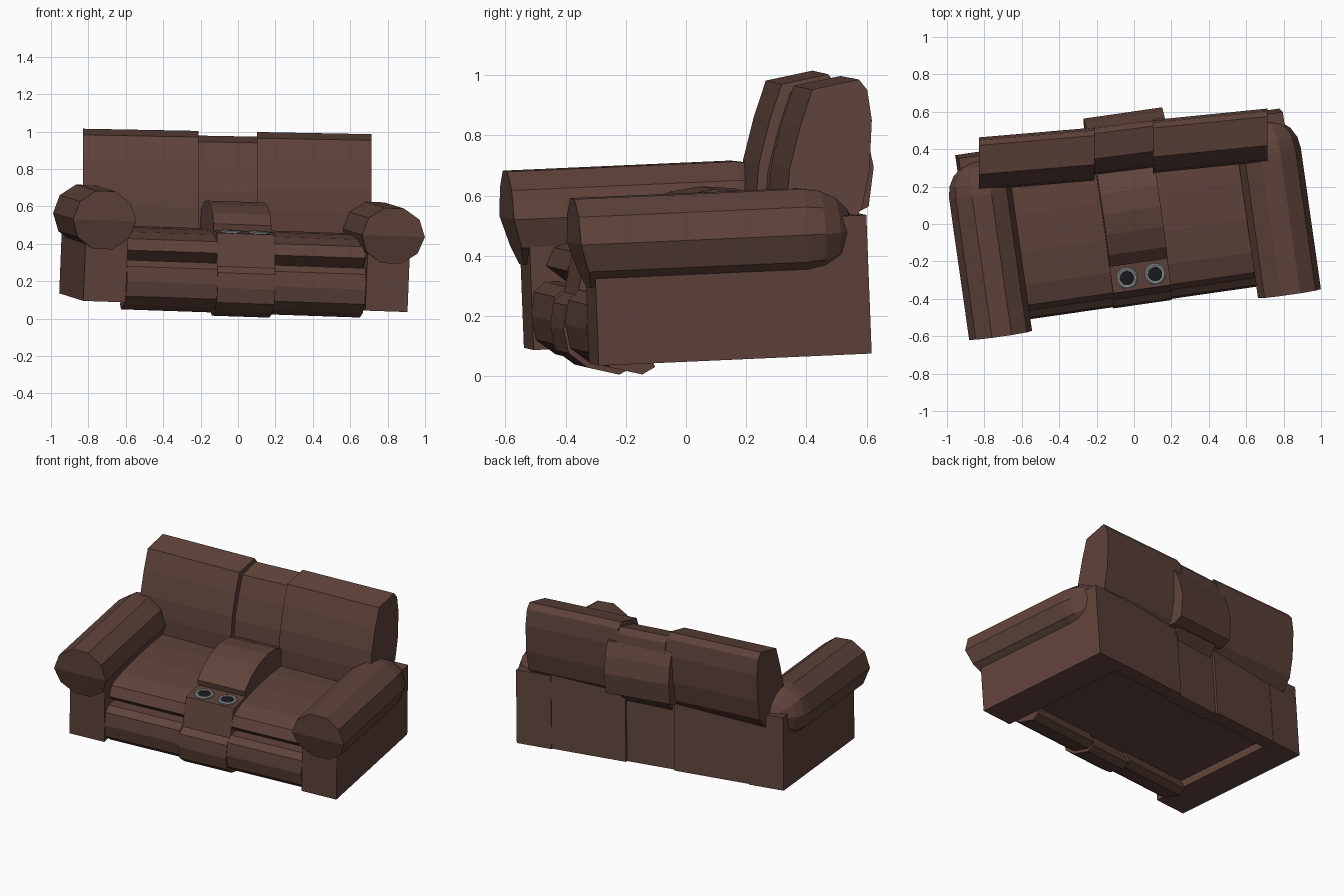
import bpy, bmesh
from math import sin, cos, pi
from mathutils import Matrix, Vector

if "Cube" in bpy.data.objects:
    bpy.data.objects.remove(bpy.data.objects["Cube"])

# The whole sofa is turned and slightly tilted
X = Vector((0.989, 0.142, -0.034)).normalized()
Y = Vector((-0.14, 0.989, 0.044))
Y = (Y - X * Y.dot(X)).normalized()
TILT = Matrix.Translation((0.002, 0, -0.005)) @ Matrix((X, Y, X.cross(Y))).transposed().to_4x4()
MID = -0.024


def material(name, rgb):
    m = bpy.data.materials.new(name)
    m.diffuse_color = (*rgb, 1)
    m.use_nodes = True
    m.node_tree.nodes["Principled BSDF"].inputs["Base Color"].default_value = m.diffuse_color
    return m


LEATHER = material("brown leather", (0.115, 0.056, 0.043))
METAL = material("grey metal", (0.24, 0.25, 0.26))
DARK = material("dark hollow", (0.01, 0.011, 0.013))


def loft(name, rings, mat=LEATHER, matrix=TILT, tip=None):
    """Skin equal-length rings of points; n-gon caps, optional fan tip at the start."""
    bm = bmesh.new()
    rows = [[bm.verts.new(p) for p in r] for r in rings]
    n = len(rows[0])
    for a, b in zip(rows, rows[1:]):
        for i in range(n):
            j = (i + 1) % n
            bm.faces.new((a[i], a[j], b[j], b[i]))
    if tip:
        t = bm.verts.new(tip)
        for i in range(n):
            bm.faces.new((rows[0][i], rows[0][(i + 1) % n], t))
    else:
        bm.faces.new(rows[0])
    bm.faces.new(rows[-1])
    bmesh.ops.recalc_face_normals(bm, faces=bm.faces)
    bm.transform(matrix)
    me = bpy.data.meshes.new(name)
    bm.to_mesh(me)
    bm.free()
    me.materials.append(mat)
    ob = bpy.data.objects.new(name, me)
    bpy.context.collection.objects.link(ob)
    return ob


def extrude(name, profile, u0, u1):
    """Side profile (depth, height) extruded across the sofa."""
    return loft(name, [[(u, v, w) for v, w in profile] for u in (u0, u1)])


def box(name, u0, u1, v0, v1, w0, w1):
    return extrude(name, [(v0, w0), (v1, w0), (v1, w1), (v0, w1)], u0, u1)


def shifted(profile, dv, dw):
    return [(v + dv, w + dw) for v, w in profile]


# Arms: block below, ten-sided roll on top with a domed back end
for side, s, cu, cw, r in (("left", -1, -0.810, 0.524, 0.164), ("right", 1, 0.752, 0.493, 0.156)):
    a, b = sorted((MID + s * 0.648, MID + s * 0.876))
    box(side + "_arm_block", a, b, -0.412, 0.505, 0.087, 0.548)

    def ring(v, k, rake=0.0):
        pts = []
        for i in range(10):
            t = 2 * pi * i / 10
            pts.append((cu + 0.17 * k * cos(t), v - rake * min(0, sin(t)), cw + r * k * sin(t)))
        return pts

    rings = [ring(-0.465, 1, 0.045)]
    rings += [ring(0.30 + 0.175 * sin(t), cos(t)) for t in (0, 0.35, 0.7, 1.05, 1.4)]
    loft(side + "_arm_roll", rings, tip=(cu - 0.02, -0.464, cw))

# Body under the seats and the rear wall
box("seat_base", MID - 0.647, MID + 0.647, -0.29, 0.44, 0.135, 0.42)
box("rear_wall_left", MID - 0.647, MID - 0.16, 0.42, 0.503, 0.09, 0.60)
box("rear_wall_right", MID + 0.16, MID + 0.647, 0.42, 0.503, 0.09, 0.60)
box("rear_wall_middle", MID - 0.16, MID + 0.16, 0.40, 0.488, 0.09, 0.60)

# Seats and the folded footrest panels
SEAT = [(-0.28, 0.30), (-0.36, 0.365), (-0.33, 0.425), (-0.22, 0.458), (-0.04, 0.475),
        (0.16, 0.475), (0.40, 0.455), (0.40, 0.32)]
FOOT = [(-0.28, 0.31), (-0.365, 0.312), (-0.403, 0.28), (-0.416, 0.20), (-0.402, 0.12),
        (-0.34, 0.07), (-0.235, 0.042), (-0.19, 0.065), (-0.22, 0.14)]
IN, OUT = 0.156, 0.645
for side, a, b in (("left", MID - OUT, MID - IN), ("right", MID + IN, MID + OUT)):
    extrude(side + "_seat", SEAT, a, b)
    extrude(side + "_footrest", FOOT, a, b)
extrude("middle_footrest", shifted(FOOT, -0.007, -0.017), MID - IN, MID + IN)

# Centre console with cup holder box and humped armrest
extrude("cup_box", [(-0.375, 0.28), (-0.33, 0.472), (-0.17, 0.48), (-0.17, 0.28)], MID - IN, MID + IN)
extrude("console_armrest", [(-0.16, 0.40), (-0.178, 0.47), (-0.185, 0.515), (-0.12, 0.57), (-0.01, 0.612),
                            (0.10, 0.626), (0.21, 0.615), (0.33, 0.56), (0.38, 0.40)], MID - IN, MID + IN)


def circle(u, v, w, r, n=16):
    return [(u + r * cos(2 * pi * i / n), v + r * sin(2 * pi * i / n), w) for i in range(n)]


for side, s in (("left", -1), ("right", 1)):
    u, v = MID + 0.004 + s * 0.076, -0.26
    loft(side + "_cup_ring", [circle(u, v, 0.45, 0.058), circle(u, v, 0.481, 0.058), circle(u, v, 0.487, 0.05),
                              circle(u, v, 0.485, 0.038), circle(u, v, 0.477, 0.036)], METAL)
    loft(side + "_cup_hollow", [circle(u, v, 0.465, 0.0365), circle(u, v, 0.4795, 0.0365)], DARK)

# Backrests: leaning profile in world y, z, skewed a little along x
BACK = [(0.19, 0.43), (0.18, 0.60), (0.19, 0.72), (0.225, 0.86), (0.265, 0.982), (0.42, 1.015),
        (0.448, 0.98), (0.463, 0.88), (0.455, 0.71), (0.43, 0.585), (0.36, 0.50), (0.34, 0.43)]
MIDDLE_BACK = [(y + 0.03, z - 0.025) if y < 0.3 else (y + 0.01, z - 0.025) for y, z in BACK]


def back(name, profile, x0, x1):
    loft(name, [[(x, y + 0.1 * (x + 0.83) if x > -0.1 else y + 0.085 * (x + 0.83), z - 0.019 * (x + 0.83))
                 for y, z in profile] for x in (x0, x1)], matrix=Matrix())


back("left_backrest", BACK, -0.83, -0.212)
back("right_backrest", BACK, 0.102, 0.715)
back("middle_backrest", MIDDLE_BACK, -0.212, 0.102)

# Rounded flap hanging behind the middle backrest
extrude("rear_flap", [(0.44, 0.88), (0.52, 0.89), (0.578, 0.87), (0.609, 0.785), (0.627, 0.68),
                      (0.605, 0.55), (0.55, 0.525), (0.44, 0.53)], -0.212, 0.211)
